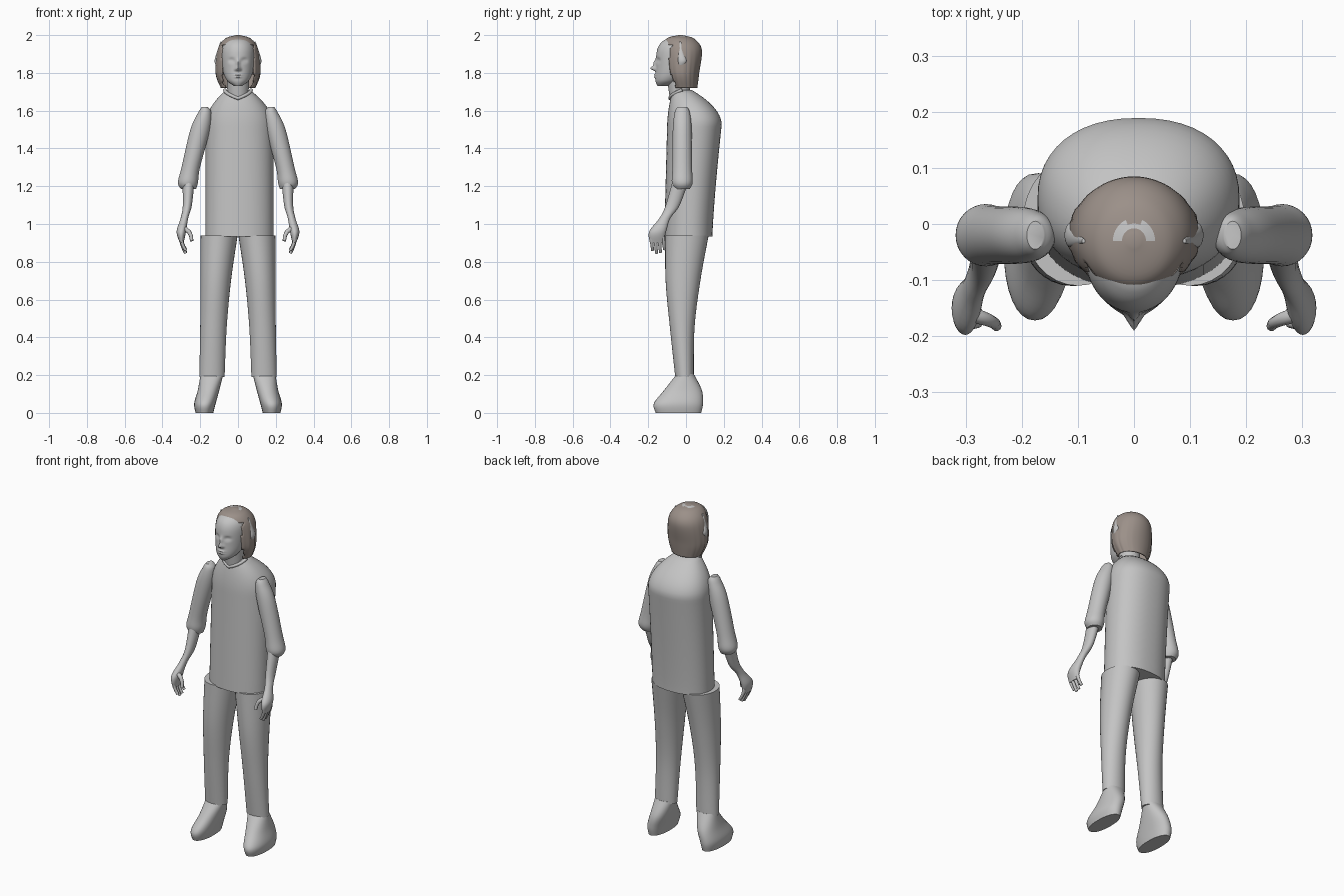
import bpy, bmesh
from math import sin, cos, pi, exp, hypot, copysign, radians

cube = bpy.data.objects.get("Cube")
if cube:
    bpy.data.objects.remove(cube, do_unlink=True)


def material(name, rgb):
    mat = bpy.data.materials.new(name)
    mat.use_nodes = True
    mat.diffuse_color = (*rgb, 1)
    shader = mat.node_tree.nodes["Principled BSDF"]
    shader.inputs["Base Color"].default_value = (*rgb, 1)
    return mat


GREY = material("plain grey", (0.55, 0.55, 0.55))
BROWN = material("hair brown", (0.33, 0.28, 0.25))


def through(*sections, steps=6):
    """Smooth run of (z, centre x, centre y, radius x, radius y) sections."""
    last = len(sections) - 1
    rings = []
    for index in range(last):
        near = [sections[min(max(index + k, 0), last)] for k in (-1, 0, 1, 2)]
        for step in range(steps):
            t = step / steps
            rings.append([
                b + t * (c - a + t * (2 * a - 5 * b + 4 * c - d + t * (3 * b - a - 3 * c + d))) / 2
                for a, b, c, d in zip(*near)])
    return rings + [sections[last]]


def loft(rings, side=1, sides=32, power=2.0):
    """Skin over stacked rounded sections, capped at both ends."""
    bm = bmesh.new()
    loops = []
    for z, cx, cy, rx, ry in rings:
        loop = []
        for k in range(sides):
            angle = 2 * pi * k / sides
            u = copysign(abs(cos(angle)) ** (2 / power), cos(angle))
            v = copysign(abs(sin(angle)) ** (2 / power), sin(angle))
            loop.append(bm.verts.new((side * (cx + u * rx), cy + v * ry, z)))
        loops.append(loop)
    for low, high in zip(loops, loops[1:]):
        for k in range(sides):
            after = (k + 1) % sides
            bm.faces.new((low[k], low[after], high[after], high[k]))
    bm.faces.new(loops[0])
    bm.faces.new(loops[-1])
    return bm


def finish(name, bm, *materials):
    bmesh.ops.recalc_face_normals(bm, faces=bm.faces)
    mesh = bpy.data.meshes.new(name)
    bm.to_mesh(mesh)
    bm.free()
    for mat in materials or (GREY,):
        mesh.materials.append(mat)
    mesh.shade_smooth()
    mesh.set_sharp_from_angle(angle=radians(50))
    part = bpy.data.objects.new(name, mesh)
    bpy.context.collection.objects.link(part)
    return part


def rod(name, points, radius, tip=1.0):
    """Round rod along a path, thinning to the tip."""
    curve = bpy.data.curves.new(name, "CURVE")
    curve.dimensions = "3D"
    curve.bevel_depth = radius
    curve.bevel_resolution = 3
    curve.use_fill_caps = True
    spline = curve.splines.new("POLY")
    spline.points.add(len(points) - 1)
    for index, (point, position) in enumerate(zip(spline.points, points)):
        point.co = (*position, 1)
        point.radius = 1 + (tip - 1) * index / (len(points) - 1)
    spline.use_smooth = True
    curve.materials.append(GREY)
    bpy.context.collection.objects.link(bpy.data.objects.new(name, curve))


def shirt_section(t):
    """Straight trunk leaning out to a rounded upper back, then sloping to the neck."""
    z = 0.935 + 0.775 * t
    slope = max(0, (z - 1.52) / 0.19) ** 2
    back = 0.14 + 0.05 * min(1, (z - 0.935) / 0.6) ** 1.3 - 0.16 * slope
    front = -0.115 + 0.02 * t + 0.025 * slope
    width = 0.18 * (1 - 0.65 * slope)
    return z, 0.008 * (1 - slope), (front + back) / 2, width, (back - front) / 2


# Shirt and its open collar
finish("shirt", loft([shirt_section(k / 40) for k in range(41)], sides=48, power=2.25))
collar = []
for k in range(-6, 7):
    turn = k / 6
    collar.append((0.07 * sin(turn * pi / 2), -0.02 - 0.065 * cos(turn * pi / 2),
                   1.665 + 0.045 * abs(turn)))
rod("collar", collar, 0.009)

# Neck
finish("neck", loft(through((1.66, 0, -0.03, 0.055, 0.055), (1.8, 0, -0.045, 0.06, 0.06))))

# Head, its face shaped by soft bumps: x, z, width, height, depth
head = loft(through(
    (1.73, 0, -0.12, 0.02, 0.03), (1.76, 0, -0.095, 0.058, 0.067),
    (1.82, 0, -0.06, 0.082, 0.1), (1.92, 0, -0.045, 0.088, 0.108),
    (1.97, 0, -0.04, 0.065, 0.08), (1.99, 0, -0.04, 0.02, 0.02), steps=14), sides=96)
nose_tip = (0, 1.824, 0.011, 0.011, 0.028)
nose_bridge = (0, 1.85, 0.009, 0.02, 0.014)
upper_lip = (0, 1.79, 0.02, 0.004, 0.008)
lower_lip = (0, 1.778, 0.017, 0.005, 0.008)
eye_socket = (0.034, 1.866, 0.015, 0.01, -0.012)
eyeball = (0.034, 1.864, 0.009, 0.005, 0.006)
nostril = (0.013, 1.818, 0.006, 0.006, 0.008)
bumps = [nose_tip, nose_bridge, upper_lip, lower_lip]
for x, *rest in (eye_socket, eyeball, nostril):
    bumps += [(x, *rest), (-x, *rest)]
for vert in head.verts:
    if vert.co.y < -0.09:
        x, y, z = vert.co
        vert.co.y -= sum(depth * exp(-((x - bx) / width) ** 2 - ((z - bz) / height) ** 2)
                         for bx, bz, width, height, depth in bumps)
finish("head", head)

# Hair cap, open before the face, with a bare crescent at the crown
hair = loft(through(
    (1.72, 0, -0.01, 0.09, 0.07), (1.8, 0, -0.02, 0.118, 0.09),
    (1.92, 0, -0.02, 0.108, 0.104), (1.98, 0, -0.03, 0.07, 0.075),
    (2, 0, -0.03, 0.01, 0.01), steps=8), sides=64)
opening = []
for face in hair.faces:
    x, y, z = face.calc_center_median()
    if z < 1.721 or (abs(x) < 0.085 and y < -0.055 and z < 1.945):
        opening.append(face)
    elif 0.02 < hypot(x, y + 0.03) < 0.035 and y > -0.03:
        face.material_index = 1
for index, vert in enumerate(hair.verts):
    # Strands ripple more toward the tips
    loose = min(1, max(0, (1.95 - vert.co.z) / 0.2))
    vert.co.x *= 1 + 0.025 * loose * sin(index % 64 * 1.9)
bmesh.ops.delete(hair, geom=opening, context="FACES")
cap = finish("hair", hair, BROWN, GREY)
shell = cap.modifiers.new("thickness", "SOLIDIFY")
shell.thickness = 0.008

for side, label in ((1, "left"), (-1, "right")):
    # Ear
    finish(label + "_ear", loft(through(
        (1.825, 0.108, -0.03, 0.003, 0.004), (1.86, 0.112, -0.02, 0.012, 0.022),
        (1.9, 0.107, -0.025, 0.008, 0.015), (1.965, 0.09, -0.03, 0.003, 0.004)), side, sides=16))

    # Rolled sleeve
    finish(label + "_sleeve", loft(through(
        (1.62, 0.176, -0.02, 0.015, 0.025), (1.59, 0.176, -0.02, 0.035, 0.04),
        (1.5, 0.2, -0.02, 0.052, 0.05), (1.3, 0.25, -0.02, 0.049, 0.052),
        (1.22, 0.265, -0.02, 0.053, 0.055), (1.185, 0.262, -0.02, 0.04, 0.04)), side))

    # Forearm and palm
    finish(label + "_forearm", loft(through(
        (1.24, 0.262, -0.025, 0.033, 0.043), (1.1, 0.268, -0.07, 0.024, 0.037),
        (1.03, 0.284, -0.112, 0.02, 0.029), (0.96, 0.3, -0.15, 0.025, 0.045),
        (0.9, 0.298, -0.155, 0.01, 0.036)), side, sides=24))

    # Curled fingers and thumb
    for finger, reach in enumerate((0.075, 0.09, 0.085, 0.07)):
        path = []
        for t in (0, 0.25, 0.5, 0.75, 1):
            path.append((side * (0.302 - 0.025 * t * t), 0.021 * finger - 0.185 + 0.008 * t,
                         0.935 - reach * t))
        rod(f"{label}_finger_{finger + 1}", path, 0.0105, tip=0.75)
    thumb = [(side * (0.295 - 0.05 * sin(t * pi / 2)), -0.16 - 0.022 * t, 0.975 - 0.065 * t * t)
             for t in (0, 0.25, 0.5, 0.75, 1)]
    rod(label + "_thumb", thumb, 0.014, tip=0.65)

    # Trouser leg
    finish(label + "_trouser_leg", loft(through(
        (0.94, 0.1, 0.005, 0.098, 0.115), (0.7, 0.118, -0.016, 0.081, 0.092),
        (0.45, 0.13, -0.02, 0.07, 0.065), (0.19, 0.138, -0.008, 0.067, 0.049)), side))

    # Shoe
    finish(label + "_shoe", loft(through(
        (0.205, 0.138, -0.004, 0.06, 0.046), (0.12, 0.156, -0.016, 0.057, 0.1),
        (0.05, 0.175, -0.04, 0.057, 0.13), (0, 0.178, -0.04, 0.047, 0.12)), side, power=2.2))
